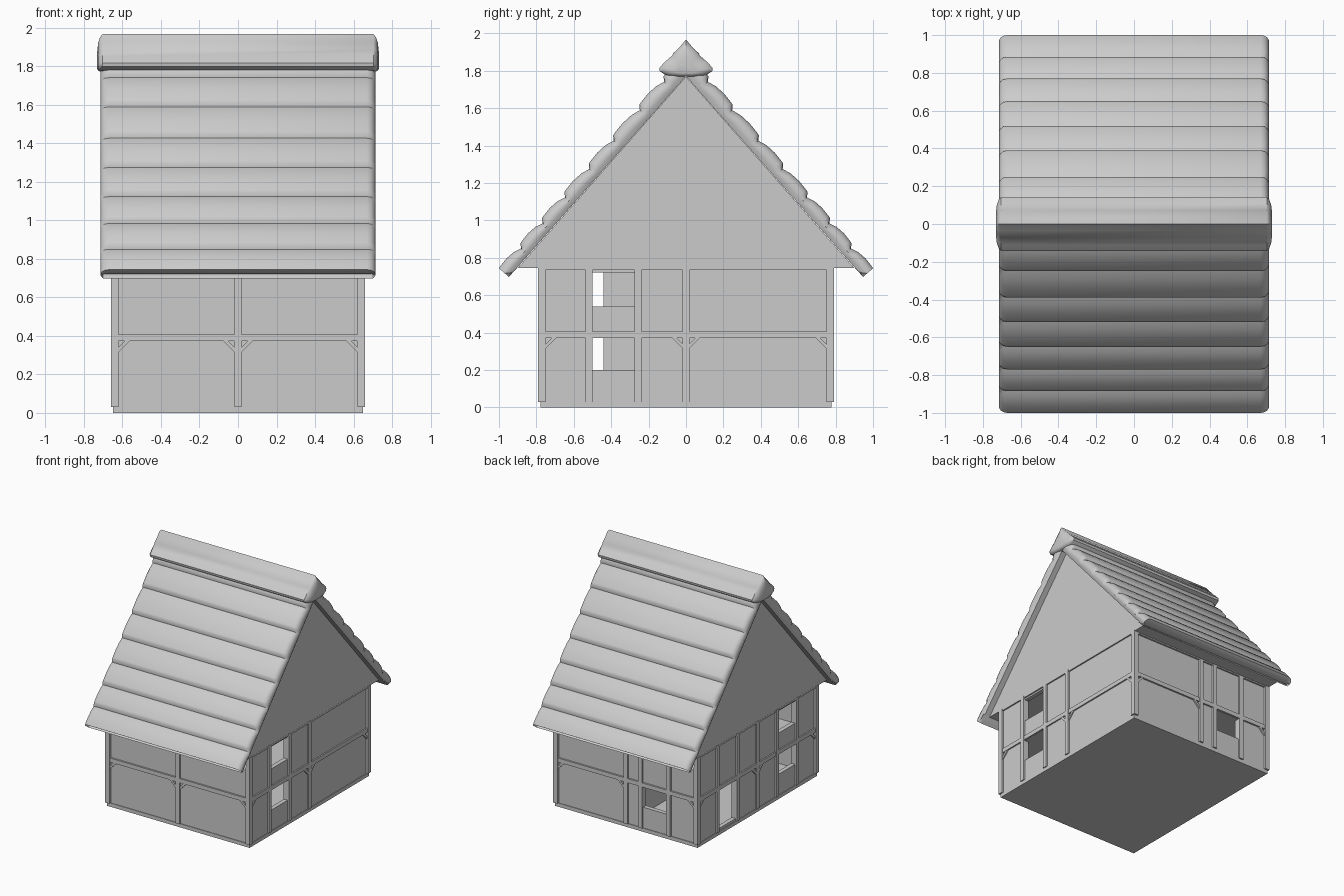
import bpy, bmesh, math
from mathutils import Vector

if "Cube" in bpy.data.objects:
    bpy.data.objects.remove(bpy.data.objects["Cube"])


def make(name, verts, faces, smooth=None):
    me = bpy.data.meshes.new(name)
    me.from_pydata(verts, [], faces)
    bm = bmesh.new()
    bm.from_mesh(me)
    bmesh.ops.remove_doubles(bm, verts=bm.verts, dist=1e-5)
    bmesh.ops.recalc_face_normals(bm, faces=bm.faces)
    bm.to_mesh(me)
    bm.free()
    ob = bpy.data.objects.new(name, me)
    bpy.context.collection.objects.link(ob)
    if smooth:
        bpy.ops.object.select_all(action='DESELECT')
        bpy.context.view_layer.objects.active = ob
        ob.select_set(True)
        bpy.ops.object.shade_smooth_by_angle(angle=math.radians(smooth))
    return ob


def box(name, x0, x1, y0, y1, z0, z1):
    v = [(x, y, z) for x in (x0, x1) for y in (y0, y1) for z in (z0, z1)]
    return make(name, v, [(0, 1, 3, 2), (4, 6, 7, 5), (0, 4, 5, 1),
                          (2, 3, 7, 6), (0, 2, 6, 4), (1, 5, 7, 3)])


def loft(name, rings, smooth):
    n = len(rings[0])
    v = [p for r in rings for p in r]
    f = [(i * n + j, i * n + (j + 1) % n, (i + 1) * n + (j + 1) % n, (i + 1) * n + j)
         for i in range(len(rings) - 1) for j in range(n)]
    f += [tuple(range(n)), tuple(range(len(v) - n, len(v)))]
    return make(name, v, f, smooth)


# hollow walls with window and door openings
box("plinth", -0.65, 0.65, -0.777, 0.777, 0, 0.03)
walls = box("walls", -0.645, 0.645, -0.772, 0.772, 0.015, 0.75)
cuts = [(-0.61, 0.61, -0.735, 0.735, 0.035, 0.73)]
for x0, x1 in ((-0.7, -0.6), (0.6, 0.7)):
    cuts += [(x0, x1, -0.5, -0.275, 0.2, 0.37), (x0, x1, -0.5, -0.275, 0.54, 0.722)]
cuts += [(-0.7, -0.6, 0.275, 0.5, 0.05, 0.37), (-0.37, -0.15, 0.7, 0.82, 0.2, 0.37)]
for c in cuts:
    cutter = box("opening_cutter", *c)
    cutter.hide_render = True
    m = walls.modifiers.new("cut", 'BOOLEAN')
    m.operation, m.solver, m.object = 'DIFFERENCE', 'EXACT', cutter
    bpy.context.view_layer.objects.active = walls
    bpy.ops.object.modifier_apply(modifier=m.name)
    bpy.data.objects.remove(cutter)

# interior floor and partition
box("upper_floor", -0.62, 0.62, -0.745, 0.745, 0.375, 0.405)
box("partition", -0.015, 0.015, -0.44, 0.745, 0.03, 0.735)

# corner posts
for sx in (-1, 1):
    for sy in (-1, 1):
        xs, ys = sorted((sx * 0.62, sx * 0.66)), sorted((sy * 0.75, sy * 0.79))
        box("corner_post", *xs, *ys, 0.03, 0.75)


# timber on one wall: u runs along the wall, axis is the wall's normal
def wall_box(name, axis, s, u0, u1, z0, z1, out):
    a, b = sorted((s * (0.63 if axis == 'x' else 0.76), s * out))
    if axis == 'x':
        box(name, a, b, u0, u1, z0, z1)
    else:
        box(name, u0, u1, a, b, z0, z1)


def brace(axis, s, u, d, out):
    prof = [(u, 0.315), (u + d * 0.065, 0.38), (u + d * 0.04, 0.38), (u, 0.34)]
    rings = []
    for w in (s * (out - 0.025), s * (out - 0.004)):
        rings.append([(w, a, z) if axis == 'x' else (a, w, z) for a, z in prof])
    loft("brace", rings, None)


def timber(axis, s, posts, braces):
    out, half = (0.658, 0.75) if axis == 'x' else (0.788, 0.62)
    for p in posts:
        wall_box("post", axis, s, p - 0.018, p + 0.018, 0.03, 0.75, out)
    wall_box("middle_beam", axis, s, -half, half, 0.372, 0.406, out - 0.002)
    wall_box("top_beam", axis, s, -half, half, 0.735, 0.75, out - 0.002)
    for u, d in braces:
        brace(axis, s, u, d, out)


corner_y, corner_x = [(-0.75, 1), (0.75, -1)], [(-0.62, 1), (0.62, -1)]
centre = [(0.018, 1), (-0.018, -1)]
timber('y', -1, [0], corner_x + centre)
timber('y', 1, [0, -0.132, -0.388], corner_x + centre[:1])
timber('x', 1, [0, -0.518, -0.257], corner_y + centre)
timber('x', -1, [0, -0.518, -0.257, 0.518, 0.257], corner_y + centre)

# gable block filling the roof
loft("gables", [[(x, -0.9, 0.745), (x, 0.9, 0.745), (x, 0, 1.768)]
                for x in (-0.655, 0.655)], None)

# layered roof slopes: stepped profile, rounded at the gable ends
steps = [1.0, 0.885, 0.77, 0.65, 0.52, 0.39, 0.25, 0.12, 0.06]


def roof_z(y):
    return 0.75 + (1 - y) * 1.165


profile = [(0.9, 0.752), (0.925, 0.725), (0.955, 0.722), (0.99, 0.738)]
for y0, y1 in zip(steps, steps[1:]):
    z0, z1 = roof_z(y0), roof_z(y1) - 0.035
    profile += [(y0, z0 - 0.006), (y0 - 0.008, z0 + 0.006)]
    for t in (0.35, 0.7):
        profile.append((y0 + (y1 - y0) * t, z0 + (z1 - z0) * t + 0.012))
    profile.append((y1 - 0.003, z1))
nrm = Vector((1.133, 1.0)).normalized()
half = [(0.700, 0), (0.710, 0.25), (0.714, 0.5), (0.706, 0.75), (0.692, 0.92), (0.67, 1)]
section = [(-x, t) for x, t in half] + half[::-1]
for s, name in ((-1, "front_roof"), (1, "back_roof")):
    rings = []
    for y, z in profile:
        p = Vector((y, z))
        d = max((p - Vector((0, 1.77))).dot(nrm), 0.002)
        ring = []
        for x, t in section:
            q = p - nrm * d * (1 - t)
            ring.append((x, s * max(q.x, 0), q.y))
        rings.append(ring)
    loft(name, rings, 40)

# ridge cap: two thatch tiers with bulging ends
cap = [(0, 1.967), (0.035, 1.925), (0.07, 1.892), (0.072, 1.882), (0.11, 1.85), (0.143, 1.815),
       (0.14, 1.797), (0.11, 1.778), (0.05, 1.768)]
cap += [(-y, z) for y, z in cap[:0:-1]]
ends = [(0.703, 1), (0.716, 0.9), (0.726, 0.72), (0.731, 0.45)]
stations = [(-x, k) for x, k in ends[::-1]] + ends
loft("ridge_cap", [[(x, y * k, 1.80 + (z - 1.80) * k) for y, z in cap]
                   for x, k in stations], 40)
